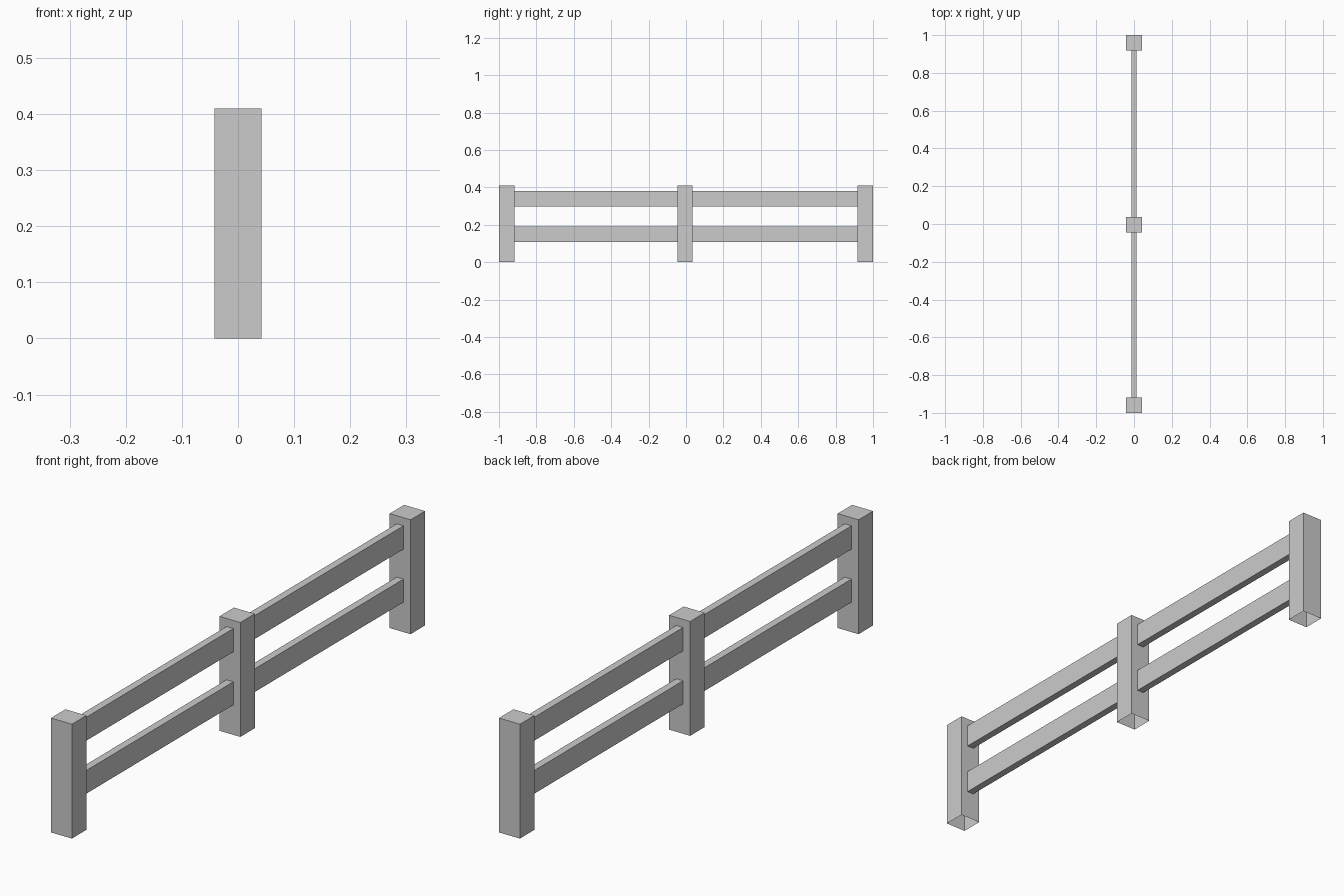
import bpy, bmesh
from mathutils import Matrix, Vector

if "Cube" in bpy.data.objects:
    bpy.data.objects.remove(bpy.data.objects["Cube"])


def box(name, lo, hi, open_normals):
    """Box between two corners, leaving out faces that point along open_normals."""
    lo, hi = Vector(lo), Vector(hi)
    centre = (lo + hi) / 2
    bm = bmesh.new()
    bmesh.ops.create_cube(bm, size=1.0, matrix=Matrix.Diagonal((*(hi - lo), 1)))
    bm.normal_update()
    hidden = [f for f in bm.faces if any(f.normal.dot(Vector(n)) > 0.9 for n in open_normals)]
    bmesh.ops.delete(bm, geom=hidden, context='FACES')
    mesh = bpy.data.meshes.new(name)
    bm.to_mesh(mesh)
    bm.free()
    obj = bpy.data.objects.new(name, mesh)
    obj.location = centre
    bpy.context.collection.objects.link(obj)
    return obj


HALF_X, HALF_Y, POST_TOP = 0.0415, 0.041, 0.41
RAIL_X = 0.0135
posts = {"front": -1 + HALF_Y, "middle": -0.005, "back": 1 - HALF_Y}
rails = {"lower": (0.107, 0.19), "upper": (0.297, 0.381)}

# Square posts, open underneath
for label, y in posts.items():
    box(f"{label}_post", (-HALF_X, y - HALF_Y, 0), (HALF_X, y + HALF_Y, POST_TOP), [(0, 0, -1)])

# Two rails per bay, running from post face to post face
for bay, (a, b) in {"front": ("front", "middle"), "back": ("middle", "back")}.items():
    for level, (z0, z1) in rails.items():
        box(f"{bay}_{level}_rail",
            (-RAIL_X, posts[a] + HALF_Y, z0), (RAIL_X, posts[b] - HALF_Y, z1),
            [(0, 1, 0), (0, -1, 0)])
